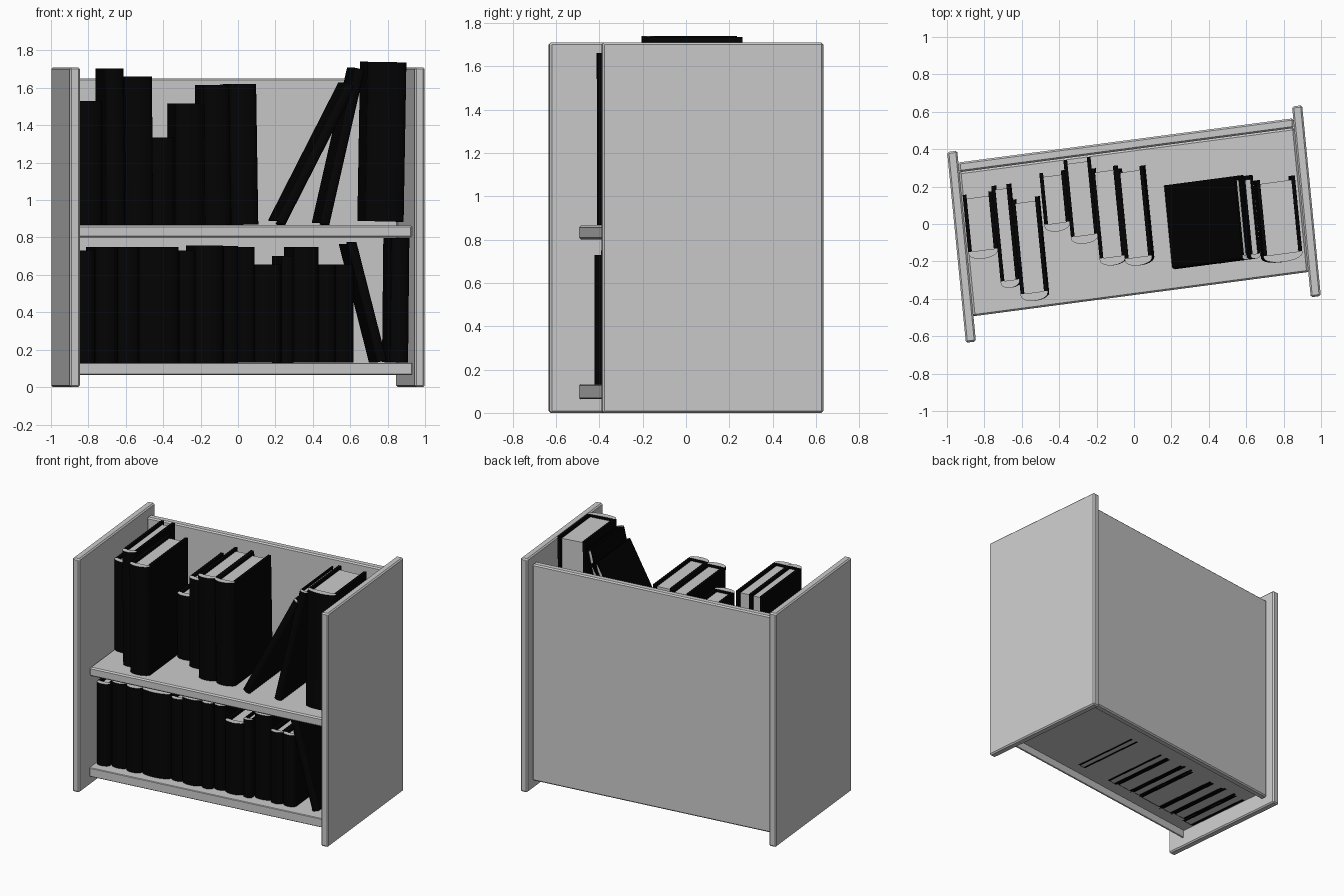
import bpy, bmesh, math
from mathutils import Matrix

if "Cube" in bpy.data.objects:
    bpy.data.objects.remove(bpy.data.objects["Cube"])

# The whole case is turned and slightly skewed on the floor
KX, KY = -0.098, 0.132
SKEW = Matrix(((1, KX, 0, 0), (KY, 1, 0, 0), (0, 0, 1, 0), (0, 0, 0, 1)))


def material(name, value):
    m = bpy.data.materials.new(name)
    m.diffuse_color = (value, value, value, 1)
    m.use_nodes = True
    m.node_tree.nodes["Principled BSDF"].inputs["Base Color"].default_value = m.diffuse_color
    return m


BLACK = material("cover_black", 0.001)
PAPER = material("paper", 0.7)


def finish(name, bm):
    bmesh.ops.recalc_face_normals(bm, faces=bm.faces)
    mesh = bpy.data.meshes.new(name)
    bm.to_mesh(mesh)
    bm.free()
    mesh.transform(SKEW)
    ob = bpy.data.objects.new(name, mesh)
    bpy.context.collection.objects.link(ob)
    return ob


def prism(bm, profile, z0, z1, side=0, cap=0):
    low = [bm.verts.new((x, y, z0)) for x, y in profile]
    top = [bm.verts.new((x, y, z1)) for x, y in profile]
    n = len(profile)
    for i in range(n):
        j = (i + 1) % n
        bm.faces.new((low[i], low[j], top[j], top[i])).material_index = side
    bm.faces.new(top).material_index = cap
    bm.faces.new(low[::-1]).material_index = cap


def rect(x0, x1, y0, y1):
    return [(x0, y0), (x1, y0), (x1, y1), (x0, y1)]


def board(name, x0, x1, y0, y1, z0, z1, edge=0.009):
    bm = bmesh.new()
    prism(bm, rect(x0, x1, y0, y1), z0, z1)
    ob = finish(name, bm)
    if edge:
        bev = ob.modifiers.new("edge", "BEVEL")
        bev.width = edge
        bev.segments = 1


# Case
for label, c in (("left_side", -0.922), ("right_side", 0.922)):
    board(label, c - 0.027, c + 0.027, -0.51, 0.51, 0, 1.71)
board("back_panel", -0.895, 0.895, 0.395, 0.447, 0.065, 1.65)
board("middle_shelf", -0.895, 0.895, -0.375, 0.395, 0.80, 0.865)
# Bottom shelf is a thin panel with a front lip, open underneath
board("bottom_shelf", -0.895, 0.895, -0.37, 0.395, 0.124, 0.13, 0)
board("bottom_shelf_lip", -0.895, 0.895, -0.375, -0.363, 0.065, 0.13, 0.004)


def book(name, x, w, y_front, depth, z, h, lean=0.0):
    """x is the front left corner, y_front the tip of the rounded spine."""
    t = (y_front - KY * (x + w / 2)) / (1 - KX * KY)
    c = min(0.02, w * 0.2)
    bulge = min(0.035, w * 0.3)
    bm = bmesh.new()
    # rounded spine
    arc = []
    for i in range(11):
        a = math.pi * (1 + i / 10)
        arc.append((w / 2 + w / 2 * math.cos(a), bulge + bulge * math.sin(a)))
    prism(bm, arc + [(w, bulge + 0.01), (0, bulge + 0.01)], 0, h, 0, 1)
    # two cover boards and the recessed page block
    for x0 in (0, w - c):
        prism(bm, rect(x0, x0 + c, bulge + 0.01, depth), 0, h)
    prism(bm, rect(c, w - c, bulge + 0.01, depth - 0.022), 0.02, h - 0.02, 1, 1)
    a = math.radians(lean)
    lift = max(0, w * math.sin(a))
    bm.transform(Matrix.Translation((x - KX * t, t, z + lift)) @ Matrix.Rotation(a, 4, 'Y'))
    ob = finish(name, bm)
    ob.data.materials.append(BLACK)
    ob.data.materials.append(PAPER)
    bpy.ops.object.select_all(action='DESELECT')
    ob.select_set(True)
    bpy.context.view_layer.objects.active = ob
    bpy.ops.object.shade_smooth_by_angle(angle=math.radians(35))


# Upper books: x, width, spine y, depth, height, lean
upper = [
    (-0.882, 0.157, -0.185, 0.35, 0.662, 0),
    (-0.702, 0.10, -0.34, 0.55, 0.836, -0.5),
    (-0.595, 0.145, -0.41, 0.55, 0.793, -0.5),
    (-0.475, 0.135, -0.04, 0.32, 0.468, 0),
    (-0.333, 0.145, -0.105, 0.455, 0.648, 0),
    (-0.173, 0.138, -0.22, 0.525, 0.748, -0.5),
    (-0.033, 0.145, -0.22, 0.525, 0.752, -0.9),
    (0.205, 0.055, -0.24, 0.45, 0.828, 27),
    (0.438, 0.053, -0.21, 0.445, 0.85, 12.8),
    (0.682, 0.207, -0.205, 0.45, 0.852, 1),
]
for i, (x, w, y, d, h, lean) in enumerate(upper):
    book(f"upper_book_{i + 1}", x, w, y, d, 0.884 if i == 9 else 0.867, h, lean)

# Lower row, packed side by side
edges = [-0.858, -0.76, -0.64, -0.525, -0.312, -0.225, -0.075,
         0.005, 0.092, 0.235, 0.30, 0.435, 0.525, 0.622]
tops = [0.73, 0.75, 0.75, 0.75, 0.73, 0.757, 0.755,
        0.75, 0.655, 0.70, 0.75, 0.655, 0.655]
for i, top in enumerate(tops):
    x, w = edges[i], edges[i + 1] - edges[i] - 0.002
    front = -0.315 + 0.015 * (i % 3 == 1) + KY * (x + w / 2)
    # the books on the left sink just through the thin shelf panel
    z = 0.122 if i < 7 or i == 9 else 0.132
    book(f"lower_book_{i + 1}", x, w, front, 0.54, z, top - z)

# Leaning pair at the right end
book("lower_leaning_book", 0.745, 0.052, -0.21, 0.46, 0.132, 0.652, -14.3)
book("lower_end_book", 0.817, 0.095, -0.20, 0.48, 0.132, 0.665, 0.6)
